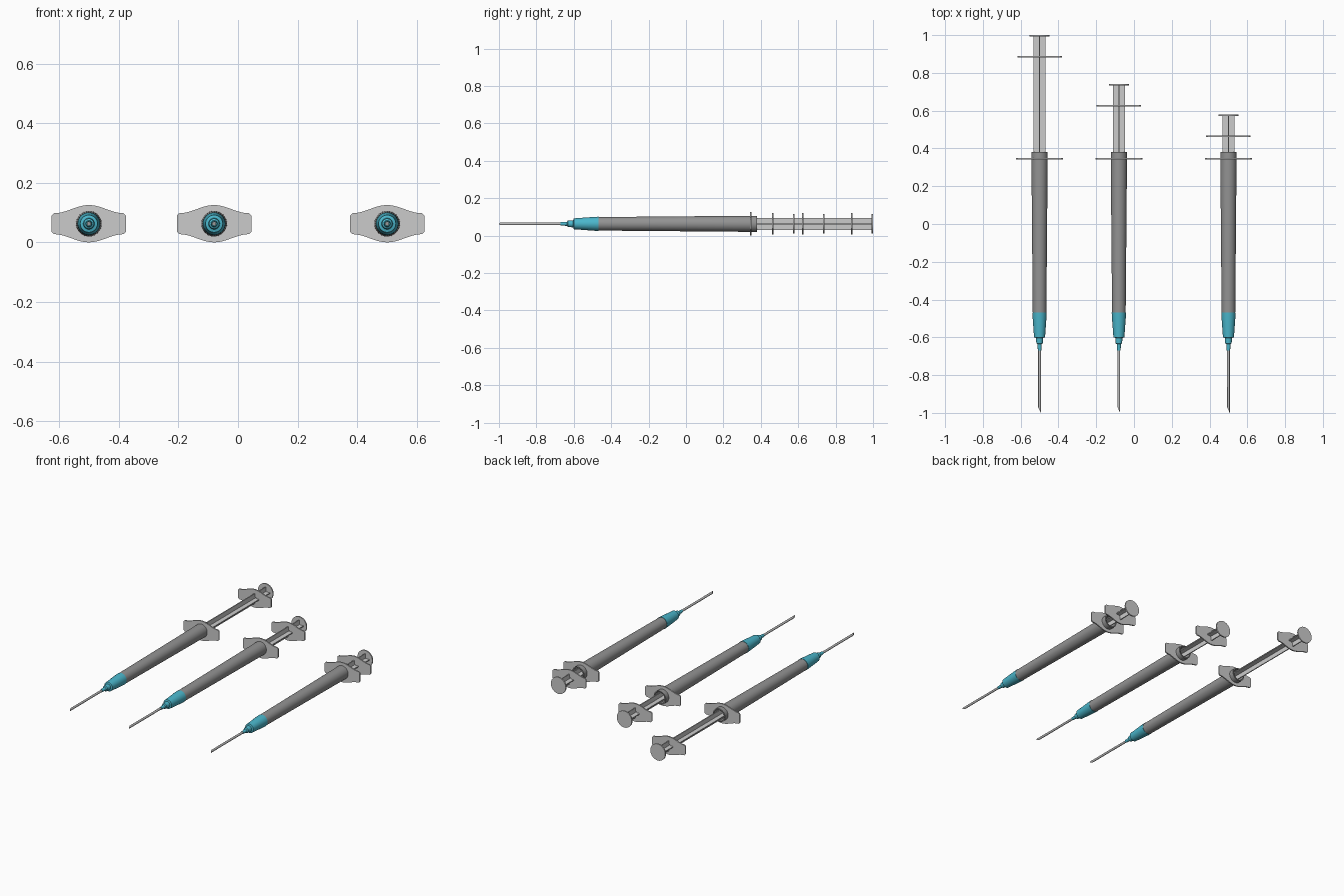
import bpy, bmesh, math

cube = bpy.data.objects.get("Cube")
if cube:
    bpy.data.objects.remove(cube, do_unlink=True)

AXIS_Z = 0.063


def material(name, colour):
    m = bpy.data.materials.new(name)
    m.use_nodes = True
    m.diffuse_color = (*colour, 1)
    m.node_tree.nodes["Principled BSDF"].inputs["Base Color"].default_value = (*colour, 1)
    return m


LIGHT = material("light grey plastic", (0.6, 0.6, 0.6))
BARREL = material("mid grey barrel", (0.29, 0.29, 0.29))
TEAL = material("teal hub", (0.07, 0.47, 0.6))
STEEL = material("needle steel", (0.5, 0.5, 0.5))


def finish(bm, name, x, mat, smooth=True):
    bmesh.ops.recalc_face_normals(bm, faces=bm.faces[:])
    mesh = bpy.data.meshes.new(name)
    bm.to_mesh(mesh)
    bm.free()
    ob = bpy.data.objects.new(name, mesh)
    bpy.context.collection.objects.link(ob)
    ob.location = (x, 0, AXIS_Z)
    mesh.materials.append(mat)
    if smooth:
        bpy.ops.object.select_all(action='DESELECT')
        bpy.context.view_layer.objects.active = ob
        ob.select_set(True)
        bpy.ops.object.shade_smooth_by_angle(angle=math.radians(35))
    return ob


def thicken(bm, depth):
    """Extrude a flat outline along y into a closed solid."""
    ext = bmesh.ops.extrude_face_region(bm, geom=bm.faces[:])
    verts = [v for v in ext["geom"] if isinstance(v, bmesh.types.BMVert)]
    bmesh.ops.translate(bm, verts=verts, vec=(0, depth, 0))


def lathe(name, x, profile, mat, sides=32):
    """Revolve (radius, y) points, which start and end on the y axis."""
    bm = bmesh.new()
    rings = []
    for i in range(sides):
        a = math.tau * i / sides
        rings.append([bm.verts.new((r * math.cos(a), y, r * math.sin(a))) for r, y in profile])
    for i in range(sides):
        p, q = rings[i], rings[(i + 1) % sides]
        for j in range(len(profile) - 1):
            bm.faces.new((p[j], p[j + 1], q[j + 1], q[j]))
    bmesh.ops.remove_doubles(bm, verts=bm.verts[:], dist=1e-5)
    return finish(bm, name, x, mat)


def grip_plate(name, x, y, half_w, half_h, bore, thick=0.008):
    """Finger plate: arched top and bottom, blunt ends, round bore."""
    bm = bmesh.new()
    n, corner, end_h = 20, 0.008, half_h * 0.56
    top = [(half_w, end_h - corner)]
    for i in range(n + 1):
        t = 1 - 2 * i / n
        h = end_h + (half_h - end_h) * (0.5 + 0.5 * math.cos(math.pi * t))
        top.append((t * (half_w - corner), h))
    top.append((-half_w, end_h - corner))
    outline = top + [(-px, -pz) for px, pz in top]
    outer, inner = [], []
    for px, pz in outline:
        a = math.atan2(pz, px)
        outer.append(bm.verts.new((px, y - thick / 2, pz)))
        inner.append(bm.verts.new((bore * math.cos(a), y - thick / 2, bore * math.sin(a))))
    for i in range(len(outer)):
        k = (i + 1) % len(outer)
        bm.faces.new((outer[i], outer[k], inner[k], inner[i]))
    thicken(bm, thick)
    finish(bm, name, x, LIGHT)


def plunger_ribs(name, x, start, end):
    """Cross-shaped rod made by extruding a plus outline."""
    bm = bmesh.new()
    w, t = 0.032, 0.003
    arm = [(w, -t), (w, t), (t, t)]
    outline = []
    for _ in range(4):
        outline += arm
        arm = [(-pz, px) for px, pz in arm]
    bm.faces.new([bm.verts.new((px, start, pz)) for px, pz in outline])
    thicken(bm, end - start)
    finish(bm, name, x, LIGHT, smooth=False)


def needle(name, x):
    """Thin rod with a slanted tip, longest on the left side."""
    r = 0.007
    ob = lathe(name, x, [(0, -0.65), (r, -0.65), (r, -0.98), (0, -0.98)], STEEL, 16)
    for v in ob.data.vertices:
        if v.co.y < -0.9:
            v.co.y = -0.985 - 0.015 * v.co.x / r


def syringe(tag, x, end):
    # hollow tapered barrel with its open rear collar
    lathe(tag + "_barrel", x, [(0, -0.47), (0.036, -0.47), (0.043, 0.345), (0.043, 0.38),
                               (0.036, 0.38), (0.03, -0.45), (0, -0.45)], BARREL)
    grip_plate(tag + "_barrel_grip", x, 0.345, 0.125, 0.0625, 0.04)
    # stepped hub and needle
    lathe(tag + "_hub", x, [(0, -0.468), (0.038, -0.468), (0.037, -0.49), (0.029, -0.6),
                            (0.019, -0.603), (0.017, -0.632), (0.011, -0.636),
                            (0.009, -0.67), (0, -0.67)], TEAL)
    needle(tag + "_needle", x)
    # sliding plunger
    plunger_ribs(tag + "_plunger_rod", x, end - 0.95, end - 0.004)
    lathe(tag + "_plunger_stopper", x, [(0, end - 0.98), (0.029, end - 0.98),
                                        (0.029, end - 0.94), (0, end - 0.94)], LIGHT)
    grip_plate(tag + "_plunger_grip", x, end - 0.115, 0.118, 0.058, 0.012)
    lathe(tag + "_thumb_disc", x, [(0, end - 0.008), (0.053, end - 0.008),
                                   (0.053, end), (0, end)], LIGHT)


for tag, x, end in (("right", -0.5, 1.0), ("middle", -0.08, 0.74), ("left", 0.5, 0.58)):
    syringe(tag, x, end)
